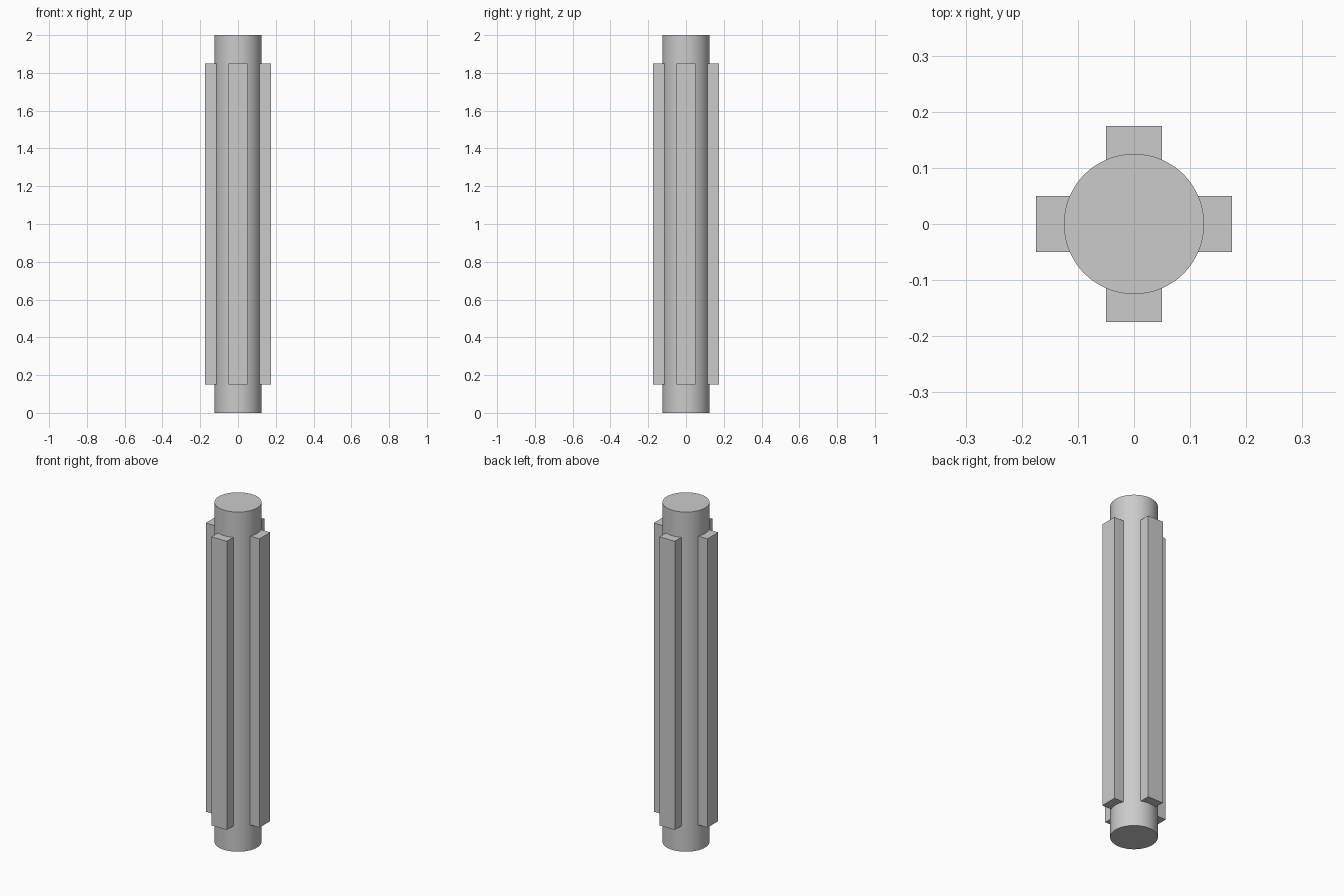
import bpy
import math

if "Cube" in bpy.data.objects:
    bpy.data.objects.remove(bpy.data.objects["Cube"], do_unlink=True)

RADIUS = 0.125
LENGTH = 2.0
KEY_LENGTH = 1.7
KEY_WIDTH = 0.1
KEY_OUTER = 0.175
KEY_INNER = 0.1

# Plain grey metal
grey = bpy.data.materials.new("grey_metal")
grey.use_nodes = True
color = (0.6, 0.6, 0.6, 1)
grey.diffuse_color = color
grey.node_tree.nodes["Principled BSDF"].inputs["Base Color"].default_value = color

# Round shaft
bpy.ops.mesh.primitive_cylinder_add(vertices=64, radius=RADIUS, depth=LENGTH,
                                    location=(0, 0, LENGTH / 2))
shaft = bpy.context.object
shaft.name = "shaft"
shaft.data.materials.append(grey)
bpy.ops.object.shade_smooth_by_angle(angle=math.radians(30))

# Four straight splines set into the shaft
mid = (KEY_OUTER + KEY_INNER) / 2
for i, side in enumerate(("left", "back", "right", "front")):
    angle = i * math.pi / 2
    bpy.ops.mesh.primitive_cube_add(
        size=1,
        location=(mid * math.cos(angle), mid * math.sin(angle), LENGTH / 2),
        rotation=(0, 0, angle))
    spline = bpy.context.object
    spline.name = side + "_spline"
    spline.scale = (KEY_OUTER - KEY_INNER, KEY_WIDTH, KEY_LENGTH)
    spline.data.materials.append(grey)
